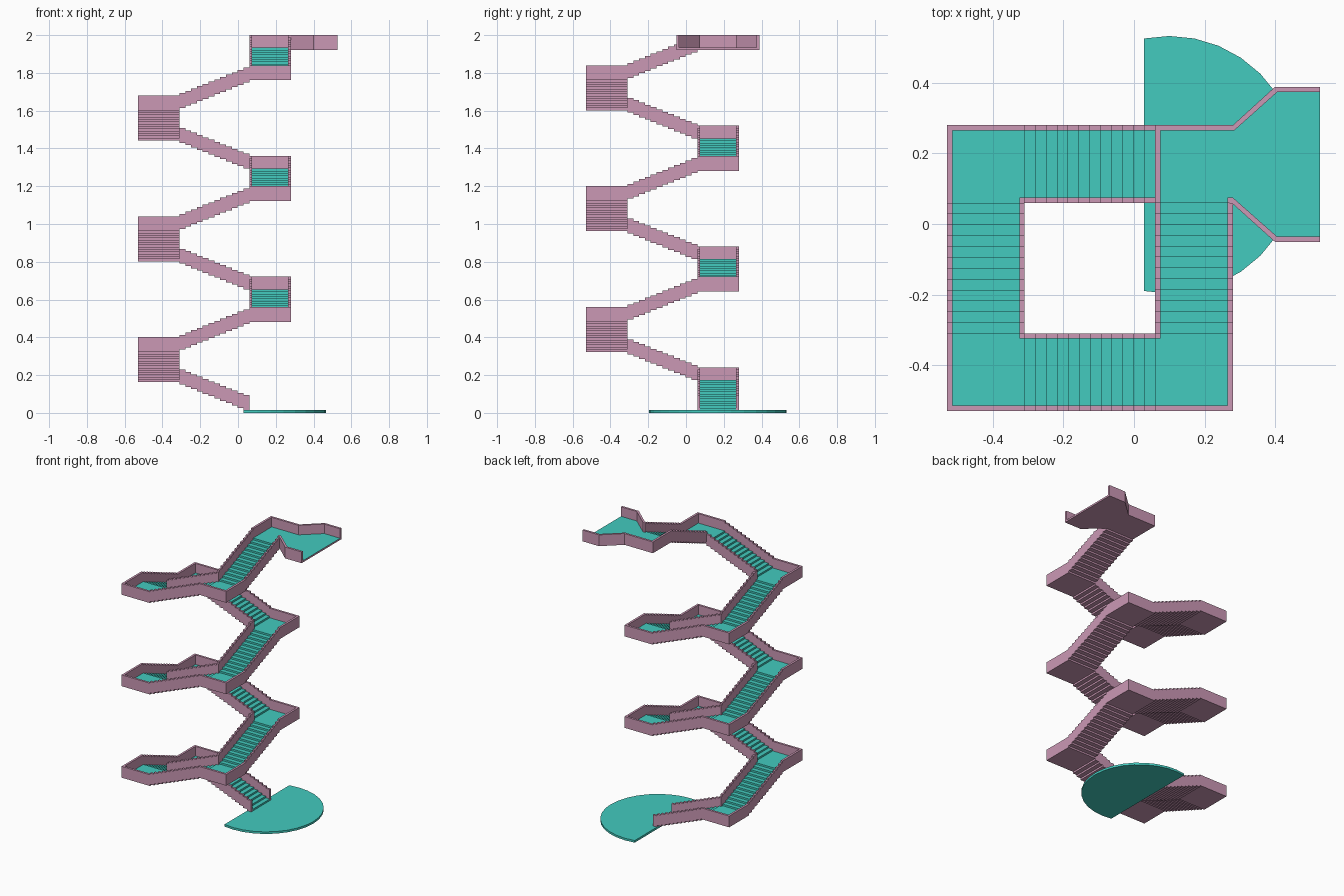
import bpy, bmesh, math
from mathutils import Vector, Matrix

if "Cube" in bpy.data.objects:
    bpy.data.objects.remove(bpy.data.objects["Cube"])

# Main dimensions
C = Vector((-0.125, -0.125, 0))    # axis of the square stairwell
A, B, T = 0.185, 0.405, 0.015      # half well, half outer size, wall thickness
STEPS, RISE, Z0 = 12, 0.0123, 0.0025
FLIGHTS = 12


def level(k, i=0):
    """Underside height of step i in flight k (i = 0 is the landing before it)."""
    return Z0 + ((STEPS + 1) * k + i) * RISE


WALL_H = 2.0 - level(FLIGHTS)


def material(name, rgb):
    m = bpy.data.materials.new(name)
    m.diffuse_color = (*rgb, 1)
    m.use_nodes = True
    m.node_tree.nodes["Principled BSDF"].inputs["Base Color"].default_value = m.diffuse_color
    return m


PINK = material("pink_wall", (0.597, 0.314, 0.462))
TEAL = material("teal_floor", (0.056, 0.597, 0.52))


def prism(bm, pts, offset):
    """Extrude a flat polygon by an offset vector, closed at both ends."""
    n = len(pts)
    lo = [bm.verts.new(p) for p in pts]
    hi = [bm.verts.new(Vector(p) + Vector(offset)) for p in pts]
    bm.faces.new(lo)
    bm.faces.new(hi[::-1])
    for i in range(n):
        j = (i + 1) % n
        bm.faces.new((lo[i], hi[i], hi[j], lo[j]))


def plan(bm, pts, z, h):
    prism(bm, [(x, y, z) for x, y in pts], (0, 0, h))


def finish(bm, name, mats, matrix=Matrix(), travel=None):
    """Place the part; with travel given, tops and risers turn teal."""
    bm.transform(matrix)
    bmesh.ops.recalc_face_normals(bm, faces=bm.faces)
    bm.normal_update()
    if travel is not None:
        for f in bm.faces:
            f.material_index = int(f.normal.z > 0.5 or f.normal.dot(travel) < -0.5)
    me = bpy.data.meshes.new(name)
    bm.to_mesh(me)
    bm.free()
    for m in mats:
        me.materials.append(m)
    ob = bpy.data.objects.new(name, me)
    bpy.context.collection.objects.link(ob)


def stepped_profile(k, v, height):
    """Sawtooth band of a flight in the travel/height plane."""
    du = 2 * A / STEPS
    low = []
    for i in range(1, STEPS + 1):
        u, z = -A + (i - 1) * du, level(k, i)
        low += [(u, v, z), (u + du, v, z)]
    return low + [(u, v, z + height) for u, v, z in reversed(low)]


# Flights and corner landings, turning a quarter each time
for k in range(FLIGHTS):
    # local x = travel direction, local y = outward from the well
    mat = Matrix.Translation(C) @ Matrix.Rotation(k * math.pi / 2, 4, 'Z') @ Matrix.Scale(-1, 4, (1, 0, 0))
    travel = (mat.to_3x3() @ Vector((1, 0, 0))).normalized()

    bm = bmesh.new()
    prism(bm, stepped_profile(k, A + T, RISE), (0, B - A - 2 * T, 0))
    finish(bm, f"flight_treads_{k + 1}", [PINK, TEAL], mat, travel)

    bm = bmesh.new()
    for v in (A, B - T):
        prism(bm, stepped_profile(k, v, WALL_H), (0, T, 0))
    finish(bm, f"flight_walls_{k + 1}", [PINK], mat)

    if k == FLIGHTS - 1:
        break
    z = level(k + 1)
    bm = bmesh.new()
    plan(bm, [(A, A + T), (A + T, A + T), (A + T, A), (B - T, A),
              (B - T, B - T), (A, B - T)], z, RISE)
    finish(bm, f"landing_floor_{k + 1}", [PINK, TEAL], mat, travel)

    bm = bmesh.new()
    plan(bm, [(A, B), (B, B), (B, A), (B - T, A), (B - T, B - T), (A, B - T)], z, WALL_H)
    plan(bm, [(A, A), (A + T, A), (A + T, A + T), (A, A + T)], z, WALL_H)
    finish(bm, f"landing_walls_{k + 1}", [PINK], mat)

# Top landing, flaring out to a wide exit on the right
z, X = level(FLIGHTS), 0.528
bm = bmesh.new()
plan(bm, [(0.075, 0.06), (0.075, 0.265), (0.284, 0.265), (0.406, 0.374), (X, 0.374),
          (X, -0.036), (0.406, -0.036), (0.28, 0.075), (0.265, 0.075), (0.265, 0.06)], z, RISE)
finish(bm, "top_landing_floor", [PINK, TEAL], travel=Vector((0, 1, 0)))

bm = bmesh.new()
plan(bm, [(0.06, 0.06), (0.075, 0.06), (0.075, 0.265), (0.284, 0.265), (0.406, 0.374),
          (X, 0.374), (X, 0.389), (0.4, 0.389), (0.28, 0.28), (0.06, 0.28)], z, WALL_H)
plan(bm, [(0.265, 0.06), (0.265, 0.075), (0.28, 0.075), (0.406, -0.036), (X, -0.036),
          (X, -0.051), (0.4, -0.051), (0.28, 0.057)], z, WALL_H)
finish(bm, "top_landing_walls", [PINK])

# Round base plate cut straight under the first step
bm = bmesh.new()
arc = [math.radians(11.25 * i) for i in range(-9, 10)]
plan(bm, [(0.1 + 0.365 * math.cos(a), 0.168 + 0.365 * math.sin(a)) for a in arc], 0, level(0, 1))
finish(bm, "base_plate", [TEAL])
